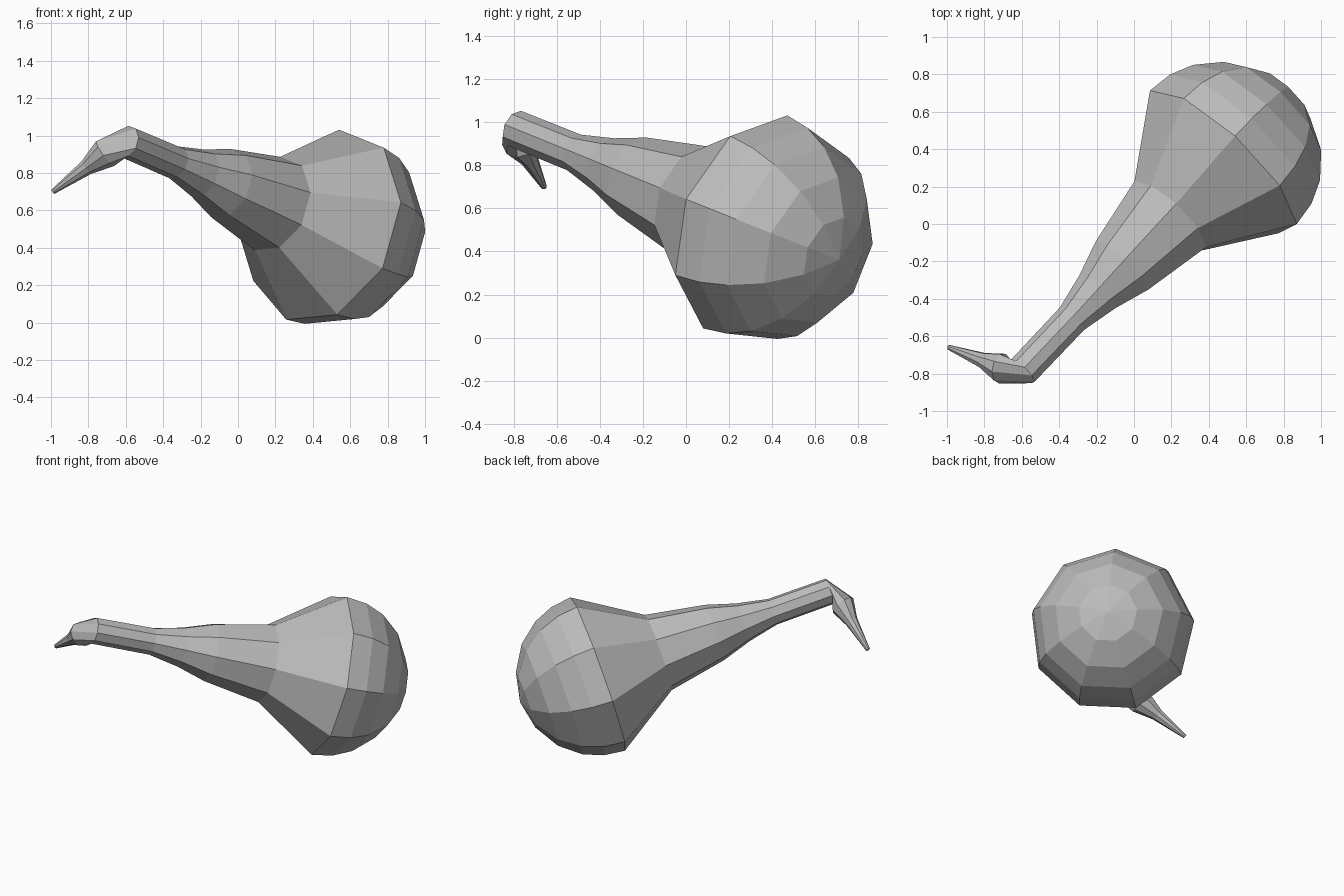
import bpy, bmesh
from math import sin, cos, radians
from mathutils import Vector

old = bpy.data.objects.get("Cube")
if old:
    bpy.data.objects.remove(old, do_unlink=True)

SIDES = 9
CENTRE = Vector((0.465, 0.333, 0.515))      # middle of the widest ring
AXIS = Vector((0.66, 0.697, -0.282)).normalized()
UP = Vector((0.139, 0.255, 0.957))
RADIUS = 0.54

grey = bpy.data.materials.new("plain_grey")
grey.use_nodes = True
colour = (0.5, 0.5, 0.5, 1)
grey.diffuse_color = colour
grey.node_tree.nodes["Principled BSDF"].inputs["Base Color"].default_value = colour


def ring(bm, centre, normal, radius):
    """Nine-sided ring around a centre, facing along normal."""
    n = Vector(normal).normalized()
    u = (UP - n * UP.dot(n)).normalized()
    w = n.cross(u)
    return [bm.verts.new(Vector(centre) + radius * (u * cos(a) + w * sin(a)))
            for a in (radians(360 / SIDES * i) for i in range(SIDES))]


def bridge(bm, first, second):
    for i in range(SIDES):
        j = (i + 1) % SIDES
        bm.faces.new((first[i], first[j], second[j], second[i]))


bm = bmesh.new()

# Round bottom, from the pole up to the widest ring
pole = bm.verts.new(CENTRE + AXIS * 0.545)
rings = [ring(bm, CENTRE + AXIS * RADIUS * sin(radians(a)), AXIS,
              RADIUS * cos(radians(a))) for a in (69, 48.5, 30, 15, 0)]
for i in range(SIDES):
    bm.faces.new((pole, rings[0][i], rings[0][(i + 1) % SIDES]))

# Tapering straight neck: distance along the axis, radius
for distance, radius in ((0.419, 0.265), (0.81, 0.194), (1.005, 0.133),
                         (1.21, 0.09), (1.61, 0.088)):
    rings.append(ring(bm, CENTRE - AXIS * distance, AXIS, radius))

# Bent stem: its rings turn away from the neck
STEM = Vector((0.8, -0.17, 0.58))
for centre, radius in (((-0.71, -0.772, 0.905), 0.083),
                       ((-0.81, -0.73, 0.83), 0.043),
                       ((-0.99, -0.66, 0.70), 0.014)):
    rings.append(ring(bm, centre, STEM, radius))

for first, second in zip(rings, rings[1:]):
    bridge(bm, first, second)
bm.faces.new(rings[-1])
bmesh.ops.recalc_face_normals(bm, faces=bm.faces)

mesh = bpy.data.meshes.new("gourd")
bm.to_mesh(mesh)
bm.free()
mesh.materials.append(grey)
bpy.context.collection.objects.link(bpy.data.objects.new("gourd", mesh))
